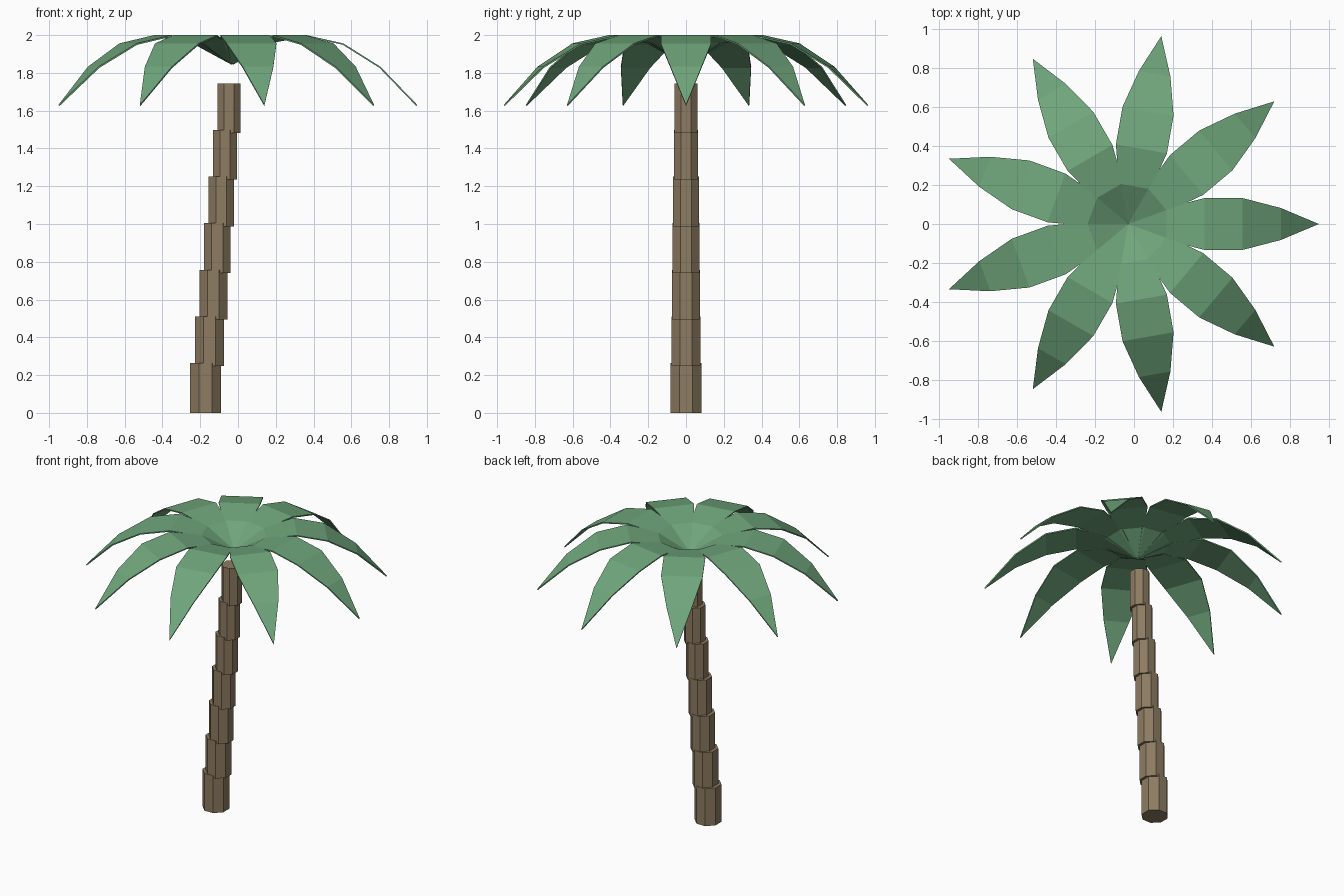
import bpy, bmesh, math
from mathutils import Matrix

if "Cube" in bpy.data.objects:
    bpy.data.objects.remove(bpy.data.objects["Cube"])


def material(name, color):
    m = bpy.data.materials.new(name)
    m.diffuse_color = (*color, 1)
    m.use_nodes = True
    m.node_tree.nodes["Principled BSDF"].inputs["Base Color"].default_value = m.diffuse_color
    return m


bark = material("bark", (0.27, 0.20, 0.12))
leaf = material("leaf", (0.16, 0.38, 0.20))


def add_object(name, bm, mat):
    mesh = bpy.data.meshes.new(name)
    bm.to_mesh(mesh)
    bm.free()
    mesh.materials.append(mat)
    obj = bpy.data.objects.new(name, mesh)
    bpy.context.collection.objects.link(obj)
    return obj


# Leaning trunk: overlapping eight-sided sections that shrink upward
STEP, HEIGHT = 0.247, 0.263
for i in range(7):
    r = 0.084 - 0.0034 * i
    bm = bmesh.new()
    place = (Matrix.Translation((-0.172 + 0.0207 * i, 0, STEP * i + HEIGHT / 2))
             @ Matrix.Rotation(math.radians(22.5), 4, 'Z'))
    bmesh.ops.create_cone(bm, cap_ends=True, segments=8, radius1=r / 0.96,
                          radius2=r / 0.96, depth=HEIGHT, matrix=place)
    add_object(f"trunk_section_{i + 1}", bm, bark)

# Fronds: flat strips arching out from the crown to a drooping point
CROWN_X, LENGTH, FRONDS, PARTS = -0.03, 0.98, 9, 5
for k in range(FRONDS):
    bm = bmesh.new()
    rows = []
    for j in range(PARTS + 1):
        t = j / PARTS
        x, z = LENGTH * t, 1.85 + 0.772 * t - 0.992 * t * t
        w = 0.14 * math.sin(math.pi * t)
        sides = (0,) if j in (0, PARTS) else (-w, w)
        rows.append([bm.verts.new((x, y, z)) for y in sides])
    for a, b in zip(rows, rows[1:]):
        bm.faces.new([a[0], *b, *a[:0:-1]])
    turn = Matrix.Rotation(math.tau * k / FRONDS, 4, 'Z')
    bm.transform(Matrix.Translation((CROWN_X, 0, 0)) @ turn)
    bm.normal_update()
    frond = add_object(f"frond_{k + 1}", bm, leaf)
    solid = frond.modifiers.new("thickness", 'SOLIDIFY')
    solid.thickness = 0.008
    solid.offset = -1
